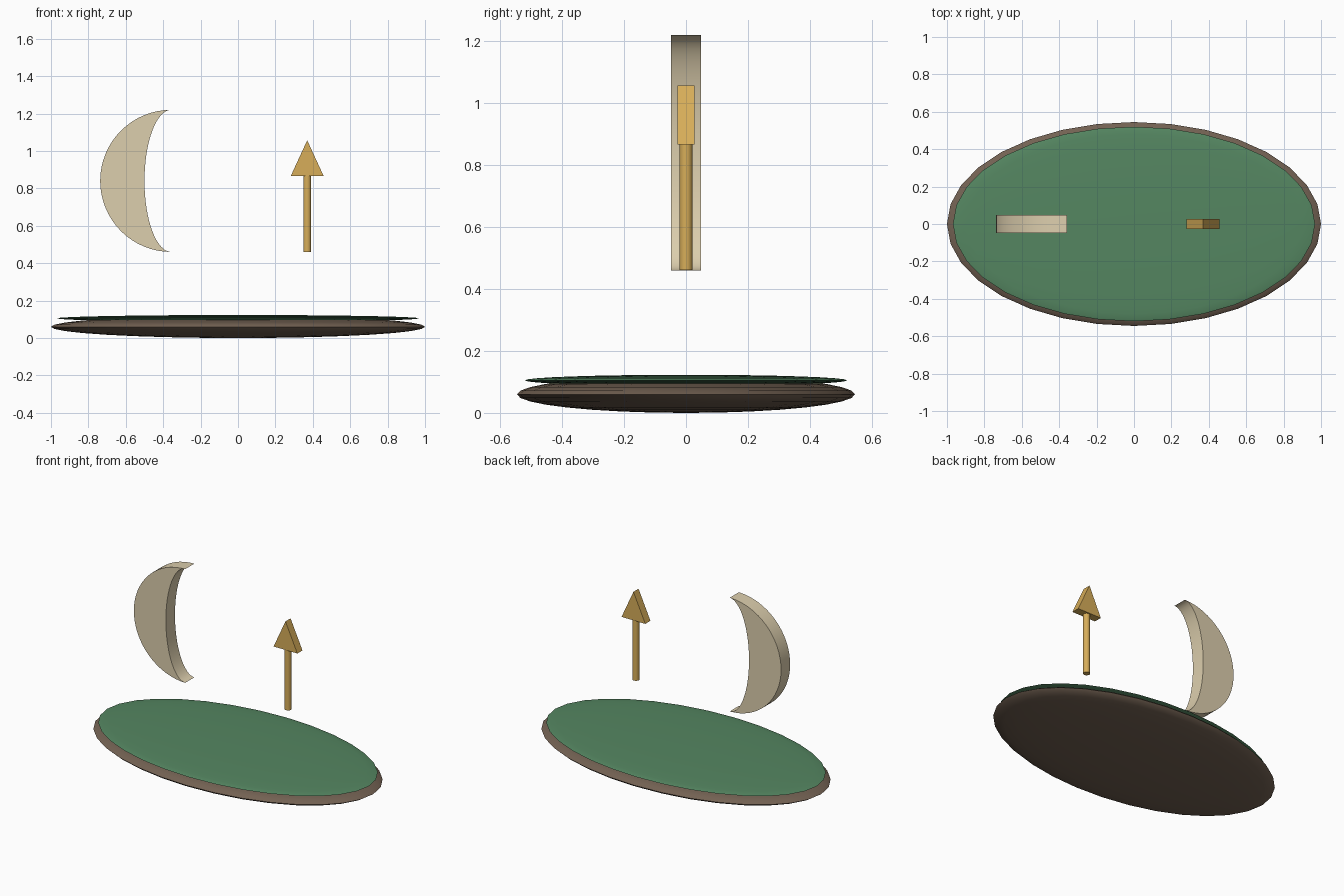
import bpy, bmesh, math

if "Cube" in bpy.data.objects:
    bpy.data.objects.remove(bpy.data.objects["Cube"])


def paint(ob, name, color):
    mat = bpy.data.materials.new(name)
    mat.diffuse_color = (*color, 1)
    mat.use_nodes = True
    mat.node_tree.nodes["Principled BSDF"].inputs["Base Color"].default_value = mat.diffuse_color
    ob.data.materials.append(mat)


def smooth(ob):
    bpy.ops.object.select_all(action='DESELECT')
    ob.select_set(True)
    bpy.context.view_layer.objects.active = ob
    bpy.ops.object.shade_smooth_by_angle(angle=math.radians(30))


def flat_ellipsoid(name, z, size):
    bpy.ops.mesh.primitive_uv_sphere_add(segments=32, ring_count=16, radius=1, location=(0, 0, z))
    ob = bpy.context.object
    ob.name = name
    ob.scale = size
    bpy.ops.object.transform_apply(location=False, rotation=False, scale=True)
    smooth(ob)
    return ob


def extruded(name, profile, half_depth):
    # closed (x, z) outline pushed through y
    bm = bmesh.new()
    face = bm.faces.new([bm.verts.new((x, -half_depth, z)) for x, z in profile])
    res = bmesh.ops.extrude_face_region(bm, geom=[face])
    moved = [g for g in res['geom'] if isinstance(g, bmesh.types.BMVert)]
    bmesh.ops.translate(bm, verts=moved, vec=(0, 2 * half_depth, 0))
    bmesh.ops.recalc_face_normals(bm, faces=bm.faces)
    mesh = bpy.data.meshes.new(name)
    bm.to_mesh(mesh)
    bm.free()
    ob = bpy.data.objects.new(name, mesh)
    bpy.context.collection.objects.link(ob)
    return ob


BROWN, GREEN = (0.17, 0.12, 0.085), (0.09, 0.24, 0.12)
CREAM, GOLD = (0.72, 0.62, 0.42), (0.68, 0.42, 0.10)

# oval base and its green top
base = flat_ellipsoid("base", 0.06, (1.0, 0.545, 0.06))
paint(base, "brown", BROWN)
top = flat_ellipsoid("green_top", 0.105, (0.968, 0.52, 0.018))
paint(top, "green", GREEN)

# crescent: outer half circle, shallower inner half ellipse
N, R, CX, CZ = 32, 0.38, -0.357, 0.84
angles = [math.pi / 2 + math.pi * i / N for i in range(N + 1)]
outer = [(CX + R * math.cos(a), CZ + R * math.sin(a)) for a in angles]
inner = [(CX + 0.143 * math.cos(a), CZ + R * math.sin(a)) for a in reversed(angles[1:-1])]
crescent = extruded("crescent", outer + inner, 0.048)
smooth(crescent)
paint(crescent, "cream", CREAM)

# arrow shaft
bpy.ops.mesh.primitive_cylinder_add(vertices=16, radius=0.021, depth=0.405, location=(0.37, 0, 0.6635))
shaft = bpy.context.object
shaft.name = "arrow_shaft"
smooth(shaft)
paint(shaft, "gold", GOLD)

# arrow head
head = extruded("arrow_head", [(0.282, 0.866), (0.458, 0.866), (0.37, 1.057)], 0.027)
paint(head, "gold_head", GOLD)
